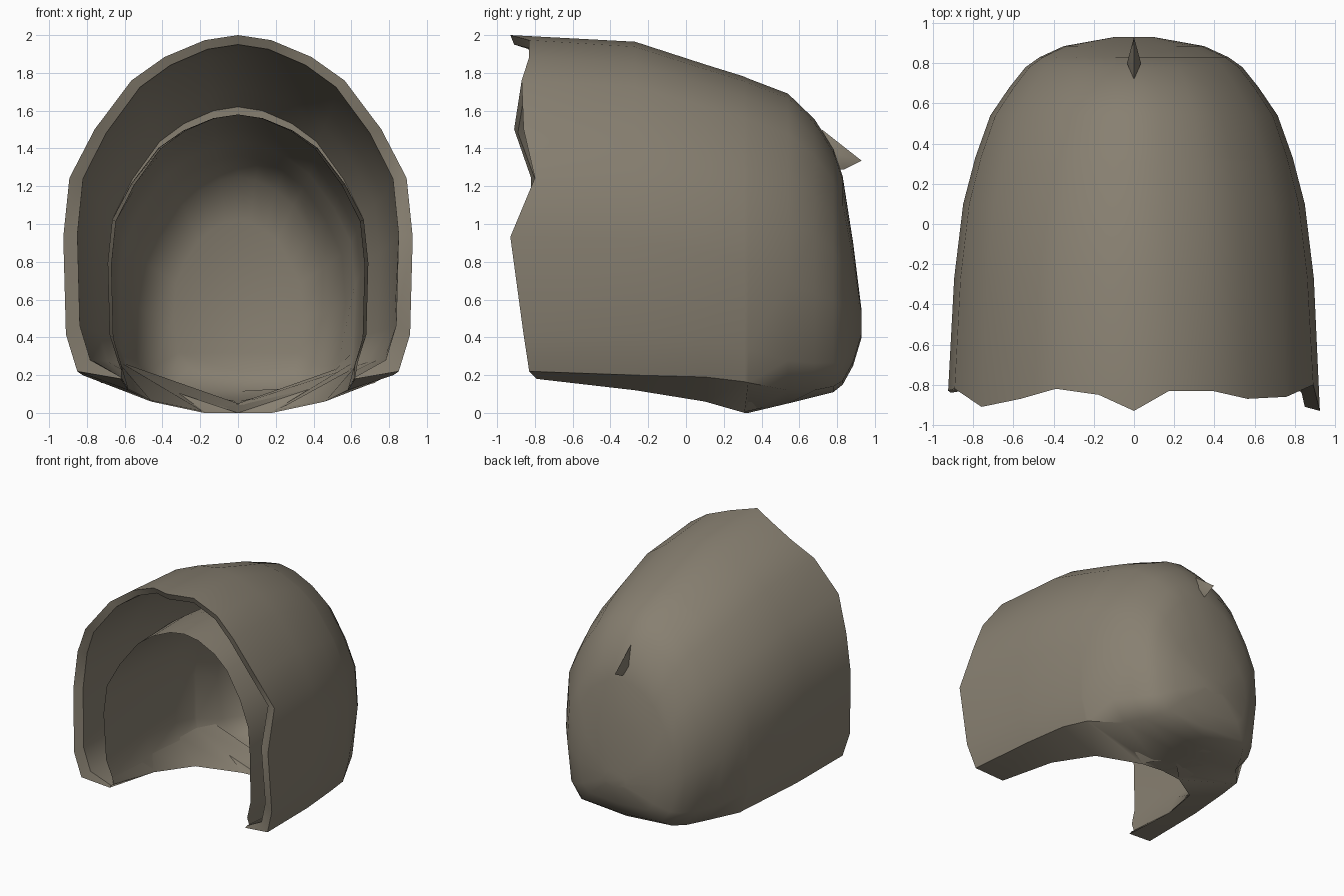
import bpy, bmesh, math

if "Cube" in bpy.data.objects:
    bpy.data.objects.remove(bpy.data.objects["Cube"])

# Half arch, crown to cheek edge: (fraction of half-width, fraction of height)
ARCH = [(0, 1), (.19, .985), (.42, .935), (.61, .865), (.82, .72), (.965, .575),
        (1, .40), (.985, .11), (.92, 0)]
# Rounder lower corners for the back of the hood
ROUND = ARCH[:6] + [(1, .36), (.93, .10), (.76, 0)]
# Scalloped front edge, y at each arch point plus the lip (right, left)
SCALLOP_R = [-.93, -.83, -.83, -.87, -.86, -.80, -.93, -.86, -.83, -.79]
SCALLOP_L = [-.93, -.85, -.82, -.87, -.91, -.82, -.83, -.84, -.83, -.79]


def ring(y, width, top, bottom, lip_x, lip_z):
    """Full arch from one lower lip over the crown to the other lip."""
    scalloped = isinstance(y, tuple)
    arch = ROUND if not scalloped and y > .5 else ARCH
    half = [(width * u, bottom + (top - bottom) * h) for u, h in arch]
    half.append((lip_x, lip_z))
    y_right, y_left = y if scalloped else ([y] * 10, [y] * 10)
    right = [(x, yy, z) for (x, z), yy in zip(half, y_right)]
    left = [(-x, yy, z) for (x, z), yy in zip(half, y_left)][1:]
    return left[::-1] + right


def finish(bm, name, angle):
    bmesh.ops.remove_doubles(bm, verts=bm.verts, dist=.0005)
    bmesh.ops.recalc_face_normals(bm, faces=bm.faces)
    mesh = bpy.data.meshes.new(name)
    bm.to_mesh(mesh)
    bm.free()
    mesh.materials.append(cloth)
    obj = bpy.data.objects.new(name, mesh)
    bpy.context.collection.objects.link(obj)
    bpy.ops.object.select_all(action='DESELECT')
    obj.select_set(True)
    bpy.context.view_layer.objects.active = obj
    bpy.ops.object.shade_smooth_by_angle(angle=math.radians(angle))
    return obj


cloth = bpy.data.materials.new("brown_grey")
cloth.diffuse_color = (.245, .215, .165, 1)
cloth.use_nodes = True
cloth.node_tree.nodes["Principled BSDF"].inputs["Base Color"].default_value = cloth.diffuse_color

# Sections: y, half-width, top, cheek bottom, lip x, lip z
outer = [
    (.93, .10, .54, .42, 0, .40),
    (.885, .35, .90, .27, 0, .25),
    (.83, .47, 1.25, .17, 0, .15),
    (.78, .54, 1.40, .14, 0, .11),
    (.68, .62, 1.555, .12, 0, .085),
    (.54, .715, 1.69, .12, 0, .05),
    (.33, .79, 1.77, .16, 0, 0),
    (.31, .795, 1.78, .165, .18, .0),
    (.10, .85, 1.845, .19, .46, .06),
    (-.27, .895, 1.965, .20, .58, .12),
    ((SCALLOP_R, SCALLOP_L), .925, 2.0, .22, .62, .18),
]
# Underside of the outer shell, back along the padding, then the cavity
inner = [
    (([y + .02 for y in SCALLOP_R], [y + .02 for y in SCALLOP_L]), .85, 1.95, .28, .62, .19),
    (-.27, .84, 1.90, .28, .58, .125),
    (.10, .80, 1.79, .28, .46, .065),
    (.31, .75, 1.71, .27, .18, .005),
    (.48, .68, 1.62, .26, 0, .045),
    (.48, .62, 1.46, .25, 0, .05),
    (.31, .65, 1.50, .26, .18, .005),
    (.10, .68, 1.54, .27, .46, .065),
    (-.27, .69, 1.58, .27, .58, .125),
    (([-.70, -.70, -.71, -.73, -.76, -.79, -.80, -.78, -.76, -.74],) * 2,
     .67, 1.58, .25, .62, .185),
    (-.27, .67, 1.55, .24, .58, .12),
    (.10, .65, 1.50, .23, .46, .06),
    (.31, .63, 1.44, .20, .18, .0),
    (.33, .62, 1.43, .19, 0, 0),
    (.55, .57, 1.36, .14, 0, .06),
    (.74, .48, 1.25, .13, 0, .115),
    (.82, .34, 1.02, .24, 0, .22),
]

# Hood shell
bm = bmesh.new()
rings = [[bm.verts.new(p) for p in ring(*s)] for s in outer + inner]
for a, b in zip(rings, rings[1:]):
    for i in range(len(a) - 1):
        bm.faces.new((a[i], a[i + 1], b[i + 1], b[i]))
for end in (rings[0], rings[-1]):
    bm.faces.new(end[1:])
finish(bm, "hood_shell", 50)

# Small pointed fin at the back
bm = bmesh.new()
base, tip, under, left, right, foot = [bm.verts.new(p) for p in (
    (0, .72, 1.50), (0, .93, 1.335), (0, .84, 1.29),
    (-.035, .80, 1.37), (.035, .80, 1.37), (0, .74, 1.28))]
for side in (left, right):
    for a, b in ((base, tip), (tip, under), (under, foot), (foot, base)):
        bm.faces.new((a, b, side))
finish(bm, "back_fin", 80)
